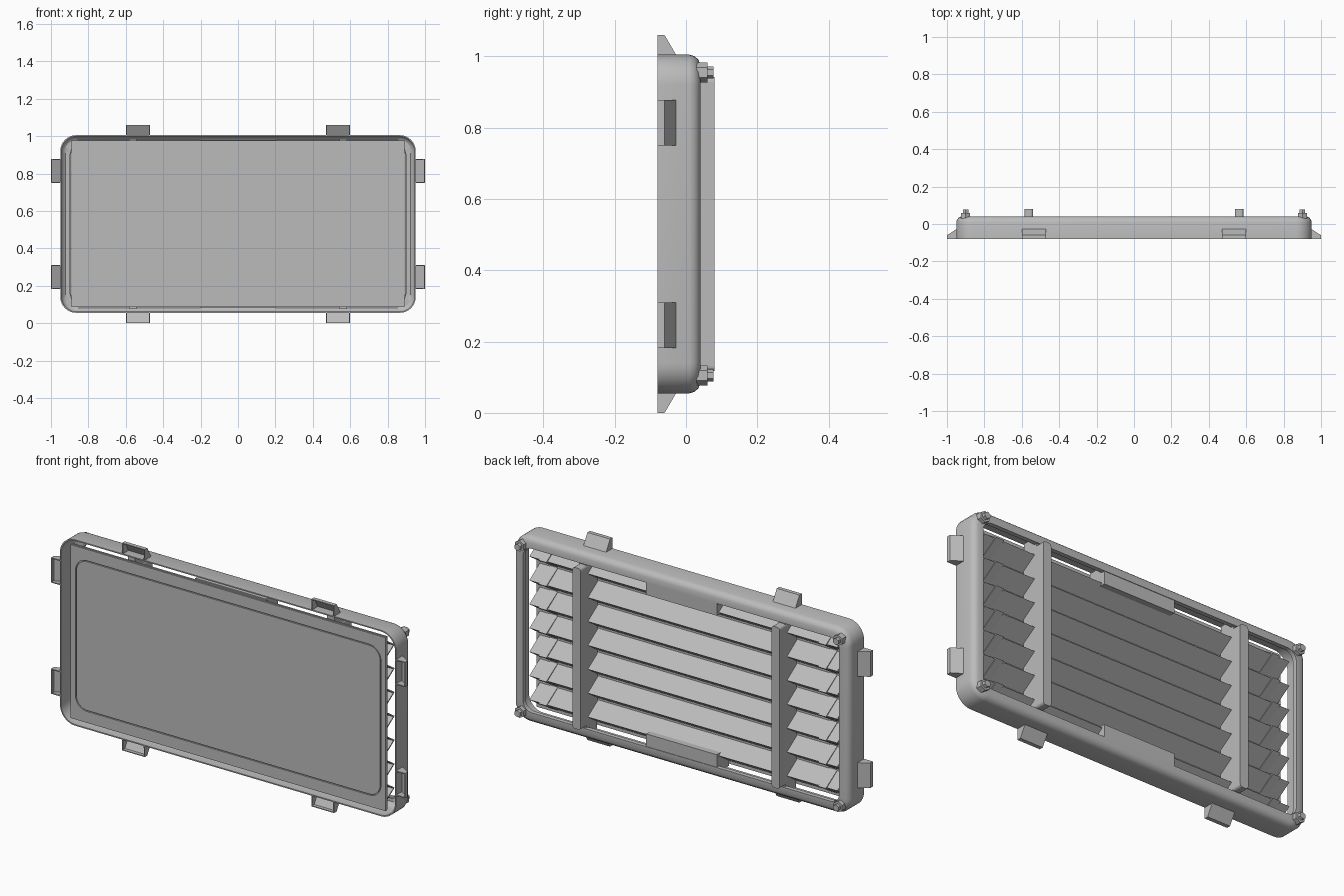
import bpy, bmesh, math
from mathutils import Vector

cube = bpy.data.objects.get("Cube")
if cube:
    bpy.data.objects.remove(cube, do_unlink=True)

grey = bpy.data.materials.new("plain_grey")
grey.use_nodes = True
grey.diffuse_color = (0.5, 0.5, 0.5, 1)
grey.node_tree.nodes["Principled BSDF"].inputs["Base Color"].default_value = (0.5, 0.5, 0.5, 1)

MID = 0.53            # height of the model's centre
HX, HZ = 0.95, 0.475  # half size of the frame
FRONT = -0.08


def finish(name, bm, smooth=False):
    bmesh.ops.recalc_face_normals(bm, faces=bm.faces)
    mesh = bpy.data.meshes.new(name)
    bm.to_mesh(mesh)
    bm.free()
    mesh.materials.append(grey)
    ob = bpy.data.objects.new(name, mesh)
    bpy.context.collection.objects.link(ob)
    if smooth:
        bpy.ops.object.select_all(action='DESELECT')
        ob.select_set(True)
        bpy.context.view_layer.objects.active = ob
        bpy.ops.object.shade_smooth_by_angle(angle=math.radians(35))
    return ob


def box(name, x, y, z, bevel=0):
    """Box from (min, max) pairs, optionally rounding the edges that run along y."""
    bm = bmesh.new()
    bmesh.ops.create_cube(bm, size=1)
    for v in bm.verts:
        v.co = [sum(r) / 2 + c * (r[1] - r[0]) for r, c in zip((x, y, z), v.co)]
    if bevel:
        edges = [e for e in bm.edges if abs(e.verts[0].co.y - e.verts[1].co.y) > 0.01]
        bmesh.ops.bevel(bm, geom=edges, offset=bevel, segments=4, profile=0.5, affect='EDGES')
    return finish(name, bm)


def rounded_loop(bm, hx, hz, r, y, steps=8):
    verts = []
    for q, (sx, sz) in enumerate([(1, 1), (-1, 1), (-1, -1), (1, -1)]):
        for i in range(steps + 1):
            a = math.radians(90) * (q + i / steps)
            verts.append(bm.verts.new((sx * (hx - r) + r * math.cos(a), y,
                                       MID + sz * (hz - r) + r * math.sin(a))))
    return verts


def bridge(bm, a, b):
    n = len(a)
    for i in range(n):
        bm.faces.new((a[i], a[(i + 1) % n], b[(i + 1) % n], b[i]))


# Outer frame: a thin wall that curls over into a back flange
profile = [(0, FRONT), (0, 0.01), (0.004, 0.023), (0.013, 0.034), (0.026, 0.04),
           (0.056, 0.04), (0.056, 0.018), (0.05, 0.018), (0.05, 0.033),
           (0.027, 0.033), (0.012, 0.022), (0.006, 0.008), (0.006, FRONT)]
bm = bmesh.new()
rings = [rounded_loop(bm, HX - d, HZ - d, 0.085 - 0.6 * d, y) for d, y in profile]
for i, ring in enumerate(rings):
    bridge(bm, ring, rings[(i + 1) % len(rings)])
finish("frame", bm, smooth=True)

# Front panel with a thin rounded groove
box("panel_back", (-0.89, 0.89), (-0.073, -0.065), (0.09, 0.976))
bm = bmesh.new()
inner = [rounded_loop(bm, 0.858, 0.38, 0.06, y) for y in (-0.073, -0.079)]
bridge(bm, *inner)
bm.faces.new(inner[1])
finish("panel_centre", bm)

bm = bmesh.new()
hole = [rounded_loop(bm, 0.863, 0.385, 0.065, y) for y in (-0.079, -0.073)]
rim = []
for y in (-0.079, -0.073):
    # Square outer ring, paired with the rounded hole vertex by vertex
    ring = []
    for q, (sx, sz) in enumerate([(1, 1), (-1, 1), (-1, -1), (1, -1)]):
        for i in range(9):
            t = (i - 4) / 4 * (1 if q % 2 == 0 else -1)
            ring.append(bm.verts.new((sx * (0.89 - 0.06 * max(t, 0)), y,
                                      MID + sz * (0.443 - 0.06 * max(-t, 0)))))
    rim.append(ring)
bridge(bm, hole[0], rim[0])
bridge(bm, hole[0], hole[1])
bridge(bm, rim[0], rim[1])
finish("panel_border", bm)


# Louvres: folded slats with the ridge towards the back
def chevrons(name, x0, x1, half, y0, y1, thick):
    bm = bmesh.new()
    section = [(y0, half), (y1, 0), (y0, -half), (y0, thick - half),
               (y1 - 1.4 * thick, 0), (y0, half - thick)]
    for i in range(7):
        zc = MID + (i - 3) * 0.122
        ends = [[bm.verts.new((x, y, zc + z)) for y, z in section] for x in (x0, x1)]
        bridge(bm, *ends)
        for e in ends:
            bm.faces.new((e[0], e[1], e[4], e[5]))
            bm.faces.new((e[1], e[2], e[3], e[4]))
    finish(name, bm)


chevrons("louvre_slats", -0.87, 0.87, 0.056, -0.062, 0.022, 0.008)

for s, side in ((1, "left"), (-1, "right")):
    # Folded ribs that hold the slats
    chevrons(side + "_slat_ribs", s * 0.79 - 0.022, s * 0.79 + 0.022, 0.059, -0.062, 0.032, 0.014)
    # Upright bars across the back
    c = s * 0.5625
    box(side + "_bar", (c - 0.023, c + 0.023), (-0.055, 0.08), (0.118, 0.942), bevel=0.014)
    box(side + "_bar_core", (c - 0.02, c + 0.02), (-0.055, 0.03), (0.075, 0.985))

# Centre blocks at top and bottom
for s, place in ((1, "top"), (-1, "bottom")):
    z = sorted((MID + s * 0.355, MID + s * 0.449))
    box(place + "_block", (-0.2, 0.2), (-0.06, 0.037), z)


# Hollow wedge clips around the rim, open at the front
def clip(name, centre, along, out, reach):
    bm = bmesh.new()
    section = [(FRONT, 0), (FRONT, reach), (-0.06, reach), (-0.028, 0)]
    ends = [[bm.verts.new(centre + along * u + out * v + Vector((0, y, 0)))
             for y, v in section] for u in (-0.064, 0.064)]
    for e in ends:
        bm.faces.new(e)
    for i in (1, 2):
        bm.faces.new((ends[0][i], ends[0][i + 1], ends[1][i + 1], ends[1][i]))
    ob = finish(name, bm)
    # Face the shell outwards before thickening it inwards
    mesh = ob.data
    mid = centre + out * reach * 0.4 + Vector((0, -0.065, 0))
    for p in mesh.polygons:
        if p.normal.dot(p.center - mid) < 0:
            p.flip()
    mod = ob.modifiers.new("thickness", 'SOLIDIFY')
    mod.thickness = 0.006
    mod.offset = -1


X, Z = Vector((1, 0, 0)), Vector((0, 0, 1))
for s in (1, -1):
    for t in (1, -1):
        tag = ("left" if s > 0 else "right") + ("_upper" if t > 0 else "_lower")
        clip(tag + "_edge_clip", Vector((s * 0.535, 0, MID + t * HZ)), X, Z * t, 0.055)
        clip(tag + "_side_clip", Vector((s * HX, 0, MID + t * 0.284)), Z, X * s, 0.05)

        # Corner bolts: hexagonal collar with a smaller head
        bm = bmesh.new()
        for r, y0, y1 in ((0.028, 0.03, 0.06), (0.017, 0.055, 0.077)):
            made = bmesh.ops.create_cone(bm, cap_ends=True, segments=6, radius1=r, radius2=r,
                                         depth=y1 - y0)["verts"]
            for v in made:
                x, y, z = v.co
                v.co = (s * 0.9 + x, (y0 + y1) / 2 + z, MID + t * 0.425 + y)
        finish(tag + "_bolt", bm)
